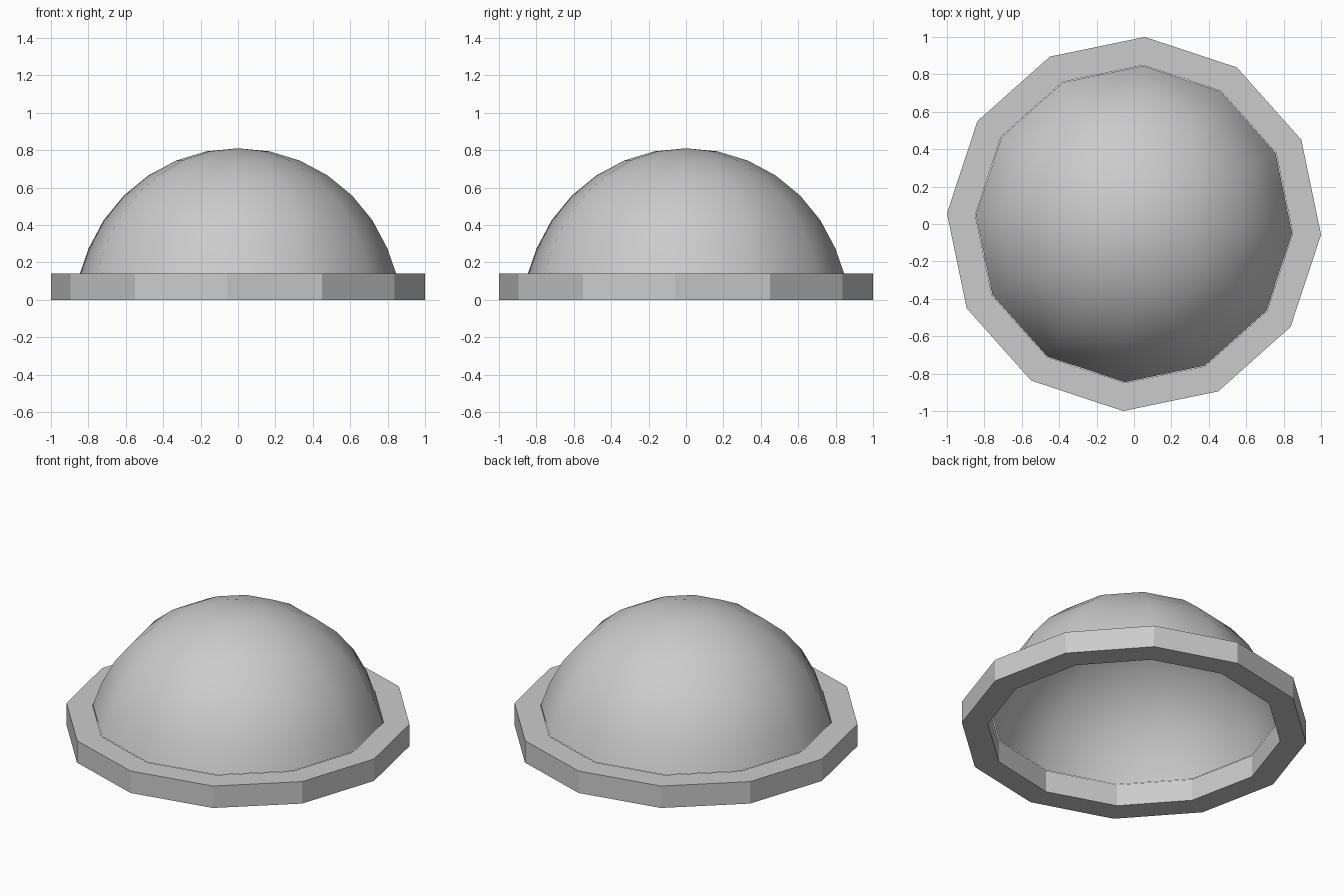
import bpy, bmesh, math

cube = bpy.data.objects.get("Cube")
if cube:
    bpy.data.objects.remove(cube, do_unlink=True)

SIDES = 12
TURN = math.radians(-3.3)

grey = bpy.data.materials.new("light grey")
grey.use_nodes = True
colour = (0.6, 0.6, 0.6, 1)
grey.diffuse_color = colour
grey.node_tree.nodes["Principled BSDF"].inputs["Base Color"].default_value = colour


def lathe(name, profile, closed=False):
    """Spin (radius, height) points into a twelve-sided surface."""
    bm = bmesh.new()
    rings = []
    for r, z in profile:
        if r == 0:
            rings.append([bm.verts.new((0, 0, z))] * SIDES)
            continue
        angles = [TURN + math.tau * i / SIDES for i in range(SIDES)]
        rings.append([bm.verts.new((r * math.cos(a), r * math.sin(a), z)) for a in angles])
    pairs = list(zip(rings, rings[1:]))
    if closed:
        pairs.append((rings[-1], rings[0]))
    for low, high in pairs:
        for i in range(SIDES):
            j = (i + 1) % SIDES
            corners = [low[i], low[j], high[j], high[i]]
            bm.faces.new(list(dict.fromkeys(corners)))
    mesh = bpy.data.meshes.new(name)
    bm.to_mesh(mesh)
    bm.free()
    mesh.materials.append(grey)
    obj = bpy.data.objects.new(name, mesh)
    bpy.context.collection.objects.link(obj)
    return obj


# Flat-sided base rim with an open middle
HEIGHT, OUTER, INNER = 0.14, 1.0016, 0.85
lathe("base_rim", [(INNER, 0), (OUTER, 0), (OUTER, HEIGHT), (INNER, HEIGHT)], closed=True)

# Thin hollow dome rising from the rim's inner edge
RADIUS, CENTRE = 0.865, -0.055
arc = [math.radians(11.25 * k) for k in range(6, 0, -1)]
profile = [(INNER - 0.003, HEIGHT)]
profile += [(RADIUS * math.sin(a), CENTRE + RADIUS * math.cos(a)) for a in arc]
profile.append((0, CENTRE + RADIUS))
dome = lathe("dome", profile)
dome.data.shade_smooth()
